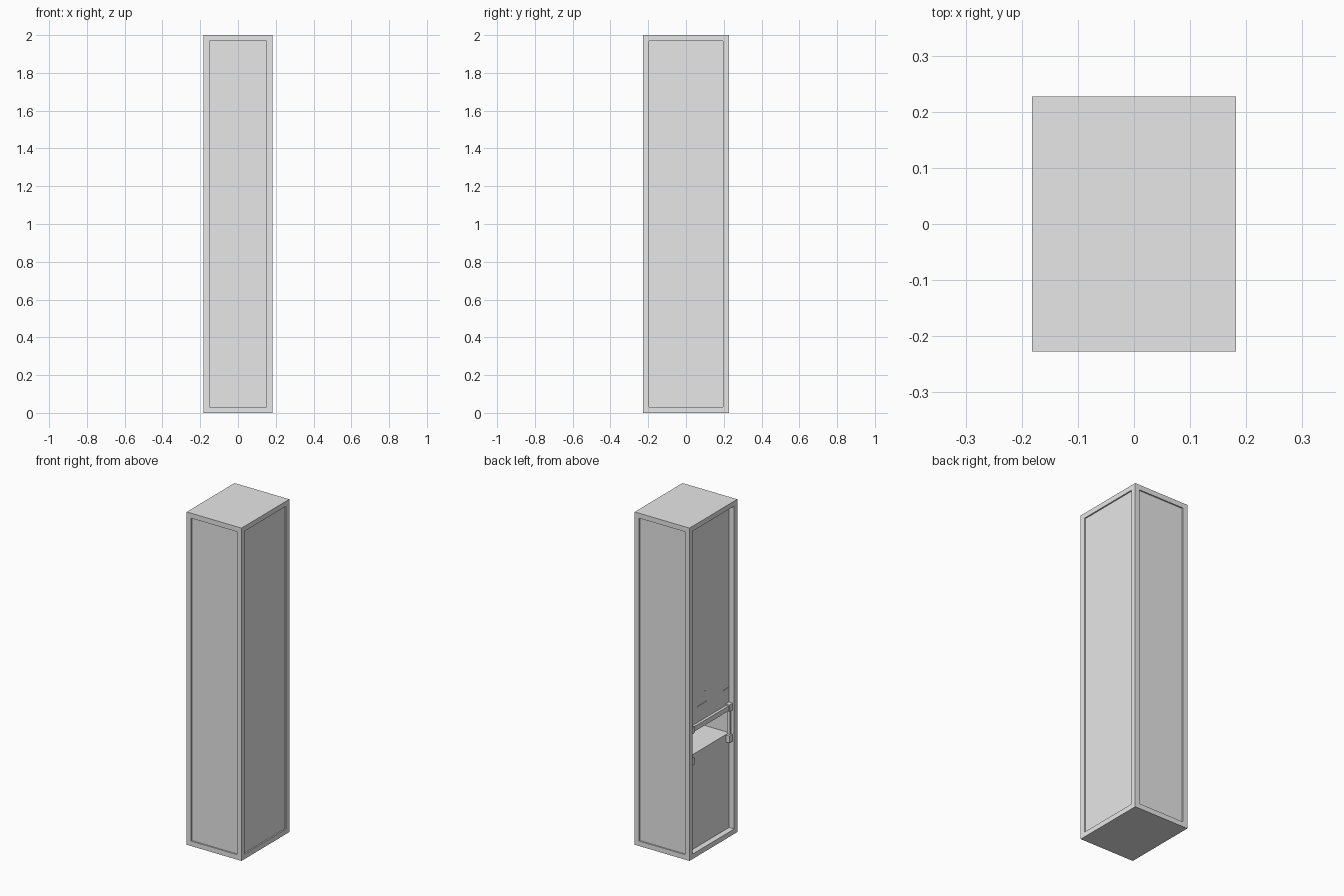
import bpy
import bmesh
from mathutils import Vector

W, D, H = 0.364, 0.454, 2.0       # overall width, depth, height
BORDER = 0.03                     # frame width around each panel
SHALLOW, DEEP = 0.008, 0.034      # panel recesses
NICHE_LOW, NICHE_TOP = 0.60, 0.75

cube = bpy.data.objects.get("Cube")
if cube:
    bpy.data.objects.remove(cube, do_unlink=True)

grey = bpy.data.materials.new("plain_grey")
grey.use_nodes = True
COLOUR = (0.8, 0.8, 0.8, 1)
grey.diffuse_color = COLOUR
grey.node_tree.nodes["Principled BSDF"].inputs["Base Color"].default_value = COLOUR


def add_object(name, bm):
    mesh = bpy.data.meshes.new(name)
    bm.to_mesh(mesh)
    bm.free()
    mesh.materials.append(grey)
    obj = bpy.data.objects.new(name, mesh)
    bpy.context.collection.objects.link(obj)
    return obj


def box_bmesh(low, high):
    bm = bmesh.new()
    low, high = Vector(low), Vector(high)
    bmesh.ops.create_cube(bm, size=1)
    for v in bm.verts:
        v.co = (low + high) / 2 + v.co * (high - low)
    bm.normal_update()
    return bm


def add_box(name, low, high):
    return add_object(name, box_bmesh(low, high))


# Cabinet body with a recessed panel on each upright side
bm = box_bmesh((-W / 2, -D / 2, 0), (W / 2, D / 2, H))
sides = [f for f in bm.faces if abs(f.normal.z) < 0.5]
for face in sides:
    depth = DEEP if face.normal.x < -0.5 else SHALLOW
    bmesh.ops.inset_individual(bm, faces=[face], thickness=BORDER, use_even_offset=True)
    bmesh.ops.inset_individual(bm, faces=[face], thickness=0, depth=-depth)
bm.normal_update()

# Open niche across the deep panel
panel_x = -W / 2 + DEEP


def panel_faces():
    return [f for f in bm.faces if f.normal.x < -0.5
            and abs(f.calc_center_median().x - panel_x) < 0.001]


for z in (NICHE_LOW, NICHE_TOP):
    faces = panel_faces()
    geom = set(faces)
    for f in faces:
        geom.update(f.edges)
        geom.update(f.verts)
    bmesh.ops.bisect_plane(bm, geom=list(geom), plane_co=(0, 0, z), plane_no=(0, 0, 1))
    bm.normal_update()
niche = [f for f in panel_faces()
         if NICHE_LOW < f.calc_center_median().z < NICHE_TOP]
bmesh.ops.inset_individual(bm, faces=niche, thickness=0, depth=-0.28)
add_object("cabinet_body", bm)

# Rail over the niche
half = D / 2 - BORDER
add_box("niche_rail", (panel_x - 0.016, -half, NICHE_TOP - 0.005),
        (panel_x + 0.01, half, NICHE_TOP + 0.025))

# Jambs and corner brackets, mirrored front to back
for side, label in ((-1, "front"), (1, "back")):
    def span(width):
        return sorted((side * half, side * (half - width)))

    a, b = span(0.012)
    add_box(label + "_niche_jamb", (panel_x - 0.014, a, NICHE_LOW - 0.02),
            (panel_x + 0.005, b, NICHE_TOP))
    a, b = span(0.03)
    for level, z in (("upper", NICHE_TOP - 0.008), ("lower", NICHE_LOW - 0.045)):
        add_box(f"{label}_{level}_bracket", (panel_x - 0.024, a, z),
                (panel_x + 0.005, b, z + 0.042))

# Small fittings on the upper panel
for name, y, z, width in (("long_slot", 0.06, 0.87, 0.08),
                          ("button", 0.034, 0.937, 0.008),
                          ("short_slot", -0.165, 0.873, 0.04)):
    add_box(name, (panel_x - 0.003, y - width / 2, z - 0.003),
            (panel_x + 0.002, y + width / 2, z + 0.003))
